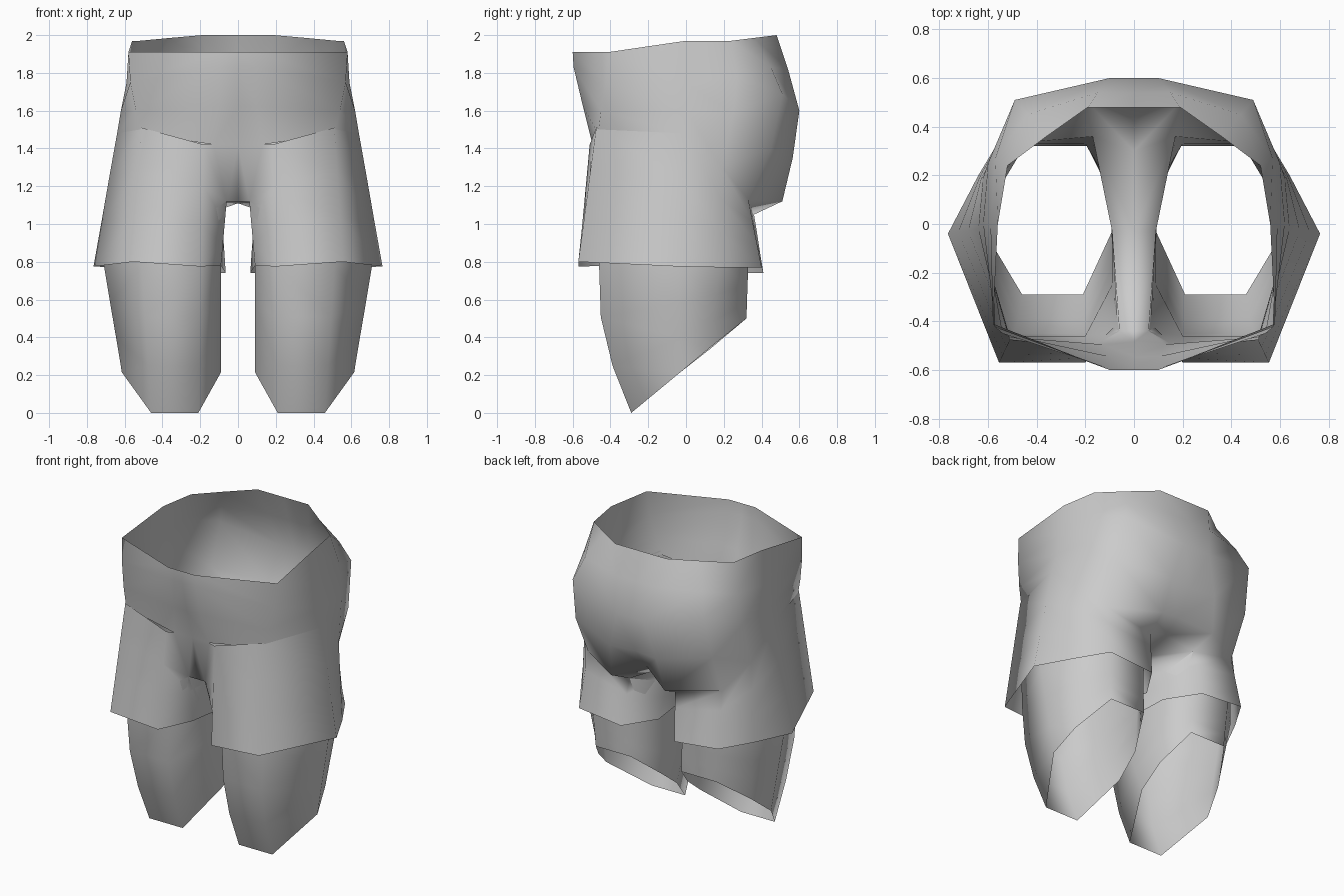
import bpy
import bmesh
from mathutils import Vector

default_cube = bpy.data.objects.get("Cube")
if default_cube:
    bpy.data.objects.remove(default_cube, do_unlink=True)


def make_material(name, colour):
    material = bpy.data.materials.new(name)
    material.use_nodes = True
    material.diffuse_color = colour
    material.node_tree.nodes["Principled BSDF"].inputs["Base Color"].default_value = colour
    return material


def blend(row_a, row_b, factor):
    """Row of points part of the way between two rows."""
    return [Vector(a).lerp(Vector(b), factor) for a, b in zip(row_a, row_b)]


def add_sheet(bm, shared, rows, closed=False):
    """Skin a stack of rows with quads, sharing points that coincide."""
    def vertex(point):
        key = tuple(round(value, 3) for value in point)
        if key not in shared:
            shared[key] = bm.verts.new(key)
        return shared[key]

    for upper, lower in zip(rows, rows[1:]):
        count = len(upper)
        for i in range(count if closed else count - 1):
            j = (i + 1) % count
            corners = [vertex(p) for p in (upper[i], lower[i], lower[j], upper[j])]
            unique = list(dict.fromkeys(corners))
            if len(unique) > 2 and not bm.faces.get(unique):
                bm.faces.new(unique)


def finish(name, bm, material, angle):
    """Turn the half mesh into a mirrored, smooth shaded object."""
    mesh = bpy.data.meshes.new(name)
    bm.to_mesh(mesh)
    bm.free()
    mesh.materials.append(material)
    obj = bpy.data.objects.new(name, mesh)
    bpy.context.collection.objects.link(obj)
    mirror = obj.modifiers.new("Mirror", 'MIRROR')
    mirror.use_clip = True
    bpy.ops.object.select_all(action='DESELECT')
    obj.select_set(True)
    bpy.context.view_layer.objects.active = obj
    bpy.ops.object.shade_smooth_by_angle(angle=angle)
    return obj


cloth = make_material("light grey cloth", (0.6, 0.6, 0.6, 1))

# Points where the hip panels, thigh cuffs and crotch meet
hip_side = (.64, -.02, 1.48)
hip_back = (.62, .19, 1.3)
seat_corner = (.5, .33, 1.13)
seat_fold = (.17, .36, 1.05)
crotch_front = (.06, -.44, 1.12)
crotch_middle = (.09, -.03, 1.11)
groin = (.13, -.495, 1.42)
panel_inner = (.18, -.51, 1.42)
panel_outer = (.51, -.475, 1.51)

# Hip rows run from front centre, round the side, to back centre
waist = [(0, -.6, 1.91), (.1, -.6, 1.91), (.58, -.41, 1.91), (.56, 0, 1.97),
         (.52, .24, 1.97), (.36, .36, 1.985), (.19, .48, 2), (0, .48, 2)]
belly = [(0, -.595, 1.83), (.1, -.595, 1.83), (.57, -.425, 1.75), (.59, 0, 1.75),
         (.57, .27, 1.78), (.44, .45, 1.83), (.15, .54, 1.82), (0, .54, 1.82)]
hips = [(0, -.545, 1.62), (.1, -.545, 1.62), (.54, -.45, 1.6), (.62, 0, 1.6),
        (.6, .25, 1.58), (.49, .51, 1.69), (.1, .6, 1.6), (0, .6, 1.6)]
thigh_line = [(0, -.485, 1.42), groin, (.51, -.465, 1.48), hip_side,
              hip_back, (.51, .45, 1.4), (.17, .565, 1.35), (0, .54, 1.35)]

shorts = bmesh.new()
points = {}
add_sheet(shorts, points, [waist, belly, hips, thigh_line])

# Seat: rounded cheeks tucking under to the fold
seat_under = [hip_back, seat_corner, (.2, .51, 1.12), (0, .42, 1.2)]
fold = [hip_back, seat_corner, seat_fold, (0, .3, 1.13)]
add_sheet(shorts, points, [thigh_line[4:], seat_under, fold])

# Crotch strip between the legs
strip = [(thigh_line[0], groin)]
strip += [((0, edge[1], edge[2]), edge) for edge in (crotch_front, crotch_middle)]
strip += [(fold[-1], seat_fold)]
add_sheet(shorts, points, strip)
add_sheet(shorts, points, [(groin, panel_inner), (crotch_front, crotch_front)])

# Flared thigh cuff, lapping over the hips at the front
cuff_top = [panel_inner, panel_outer, hip_side, hip_back,
            seat_corner, seat_fold, crotch_middle, crotch_front]
hem = [(.2, -.57, .775), (.555, -.57, .8), (.765, -.04, .775), (.64, .2, .77),
       (.52, .4, .77), (.2, .41, .74), (.065, .2, .74), (.09, -.35, .78)]
cuff_rows = [blend(cuff_top, hem, step / 3) for step in range(4)]
add_sheet(shorts, points, cuff_rows, closed=True)
finish("shorts", shorts, cloth, 1.45)

# Lower legs: tapering tubes cut off at a slant, hung inside the cuffs
leg_plan = [(.2, -.46), (.51, -.46), (.71, -.04), (.62, .18),
            (.47, .33), (.2, .33), (.09, .15), (.09, -.25)]
leg_top = [(x, y, .78) for x, y in leg_plan]
leg_rim = [(.21, -.29, 0), (.46, -.29, 0), (.615, -.03, .215), (.57, .12, .34),
           (.45, .32, .5), (.19, .32, .5), (.1, .13, .34), (.09, -.03, .215)]


def bulge(row, amount):
    """Push the front of a leg row forward for a rounded shin."""
    return [p + Vector((0, -amount if p.y < -.25 else 0, 0)) for p in row]


leg = bmesh.new()
leg_rows = [cuff_top, leg_top,
            bulge(blend(leg_top, leg_rim, .35), .05),
            bulge(blend(leg_top, leg_rim, .68), .045),
            leg_rim]
add_sheet(leg, {}, leg_rows, closed=True)
finish("lower_legs", leg, cloth, 1.45)
